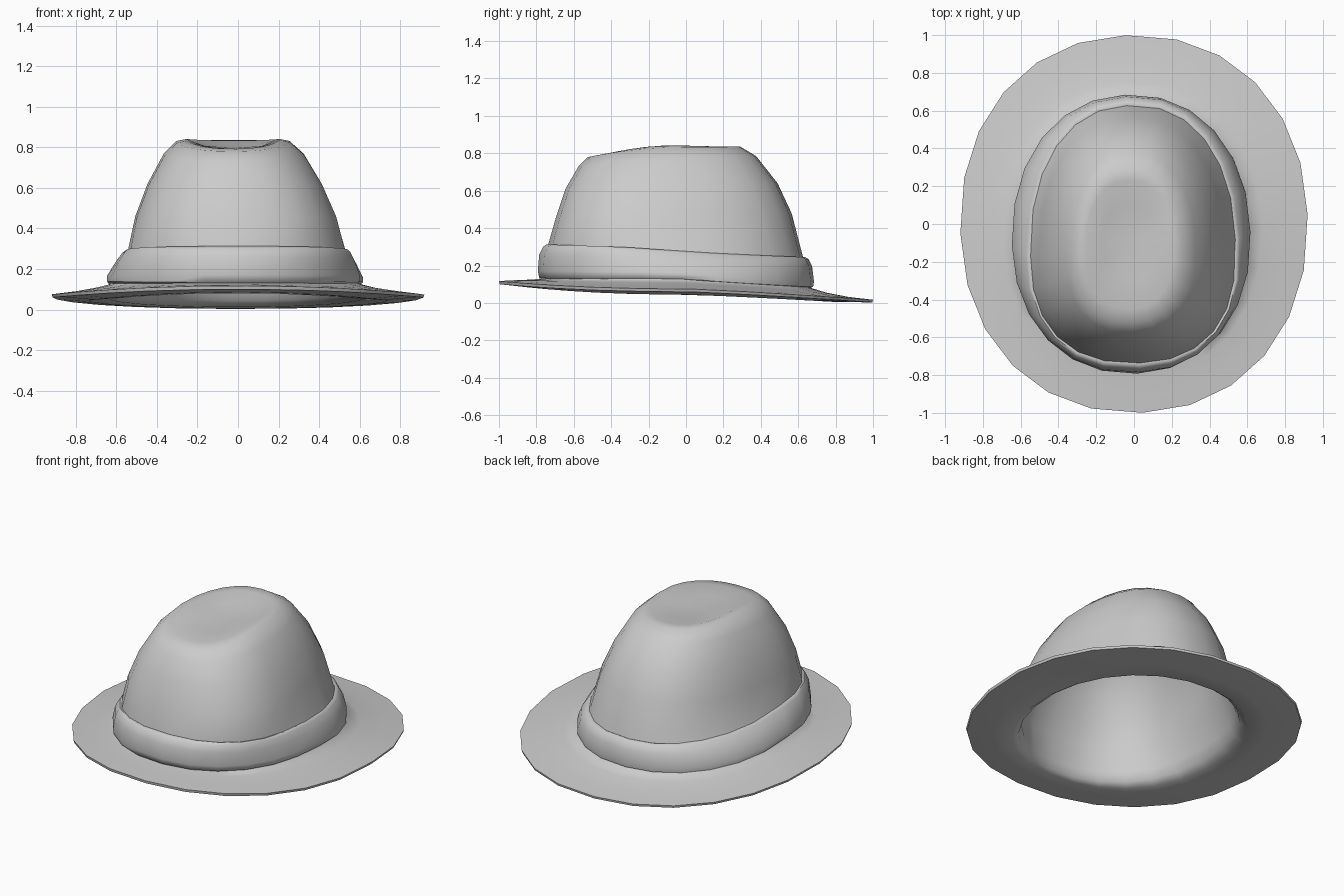
import bpy, bmesh, math

SIDES = 24


def spow(v, e):
    return math.copysign(abs(v) ** e, v)


def ring(bm, half_w, cx, cy, y_front, y_back, z_front, z_mid, z_back,
         taper=0.0, n=2.15, bend=(1.6, 1.6), inset=0.0):
    """Egg-shaped loop whose height varies from front to back."""
    half_w, y_front, y_back = half_w - inset, y_front + inset, y_back - inset
    verts = []
    for i in range(SIDES):
        a = 2 * math.pi * (i + 0.15) / SIDES
        c, s = spow(math.cos(a), 2 / n), spow(math.sin(a), 2 / n)
        back = s > 0
        y = cy + s * ((y_back - cy) if back else (cy - y_front))
        z = z_mid + ((z_back if back else z_front) - z_mid) * abs(s) ** bend[back]
        verts.append(bm.verts.new((cx + half_w * c * (1 - taper * s), y, z - inset * 0.7)))
    return verts


def loft(bm, rings, closed=False):
    pairs = list(zip(rings, rings[1:]))
    if closed:
        pairs.append((rings[-1], rings[0]))
    for lo, hi in pairs:
        for i in range(SIDES):
            j = (i + 1) % SIDES
            bm.faces.new((lo[i], lo[j], hi[j], hi[i]))


def cap(bm, loop, z):
    tip = bm.verts.new((-0.025, -0.10, z))
    for i in range(SIDES):
        bm.faces.new((loop[i], loop[(i + 1) % SIDES], tip))


def finish(bm, name):
    bmesh.ops.recalc_face_normals(bm, faces=bm.faces)
    mesh = bpy.data.meshes.new(name)
    bm.to_mesh(mesh)
    bm.free()
    ob = bpy.data.objects.new(name, mesh)
    bpy.context.collection.objects.link(ob)
    bpy.ops.object.select_all(action='DESELECT')
    ob.select_set(True)
    bpy.context.view_layer.objects.active = ob
    bpy.ops.object.shade_smooth_by_angle(angle=math.radians(60))


# Columns: half_w, cx, cy, y_front, y_back, z_front, z_mid, z_back, taper
UNDERSIDE = (
    (0.56, -0.01, -0.09, -0.725, 0.62, 0.160, 0.150, 0.110),
    (0.58, -0.01, -0.07, -0.74, 0.64, 0.095, 0.085, 0.045),
    (0.625, -0.01, -0.06, -0.775, 0.68, 0.080, 0.052, 0.012),
    (0.74, 0.00, -0.03, -0.86, 0.80, 0.085, 0.045, 0.005),
    (0.915, 0.00, 0.00, -0.997, 0.997, 0.100, 0.060, 0.003),
)
BRIM_TOP = (
    (0.92, 0.00, 0.00, -1.00, 1.00, 0.117, 0.075, 0.017),
    (0.80, 0.00, -0.02, -0.91, 0.87, 0.122, 0.090, 0.032),
    (0.69, -0.01, -0.04, -0.82, 0.75, 0.125, 0.108, 0.055),
    (0.62, -0.01, -0.06, -0.765, 0.67, 0.132, 0.125, 0.080),
    (0.59, -0.01, -0.08, -0.755, 0.655, 0.190, 0.190, 0.140),
)
CROWN = (
    (0.535, -0.005, -0.14, -0.735, 0.625, 0.320, 0.300, 0.250, 0.05),
    (0.495, -0.01, -0.13, -0.695, 0.565, 0.460, 0.460, 0.480, 0.07),
    (0.43, -0.015, -0.12, -0.645, 0.49, 0.610, 0.620, 0.640, 0.07),
    (0.345, -0.02, -0.10, -0.575, 0.375, 0.730, 0.770, 0.785, 0.07),
    (0.28, -0.025, -0.10, -0.525, 0.29, 0.780, 0.832, 0.836, 0.07),
    (0.23, -0.025, -0.10, -0.45, 0.23, 0.793, 0.842, 0.834, 0.06),
    (0.14, -0.025, -0.10, -0.30, 0.10, 0.795, 0.808, 0.812),
)

# Felt body: lining, brim underside, brim top, crown wall and dented top
bm = bmesh.new()
lining = [ring(bm, *r, n=2.35, inset=0.02) for r in reversed(CROWN)]
brim = [ring(bm, *r, bend=(2.2, 1.2)) for r in UNDERSIDE + BRIM_TOP]
crown = [ring(bm, *r, n=2.35) for r in CROWN]
loft(bm, lining + brim + crown)
cap(bm, lining[0], 0.783)
cap(bm, crown[-1], 0.797)
finish(bm, "hat_felt")

# Ribbon band, higher at the front, with a rounded upper edge
bm = bmesh.new()
band = [ring(bm, *r, bend=(0.8, 0.7)) for r in (
    (0.605, -0.01, -0.08, -0.755, 0.655, 0.125, 0.125, 0.080),
    (0.632, -0.015, -0.08, -0.785, 0.68, 0.135, 0.140, 0.085),
    (0.632, -0.015, -0.08, -0.793, 0.685, 0.170, 0.165, 0.115),
    (0.595, -0.01, -0.10, -0.785, 0.675, 0.260, 0.230, 0.195, 0.02, 2.25),
    (0.565, -0.005, -0.12, -0.765, 0.655, 0.300, 0.277, 0.235, 0.04, 2.3),
    (0.55, -0.005, -0.13, -0.745, 0.637, 0.313, 0.288, 0.245, 0.05, 2.35),
    (0.53, -0.005, -0.14, -0.73, 0.62, 0.308, 0.284, 0.240, 0.05, 2.35),
)]
loft(bm, band, closed=True)
finish(bm, "hat_band")
